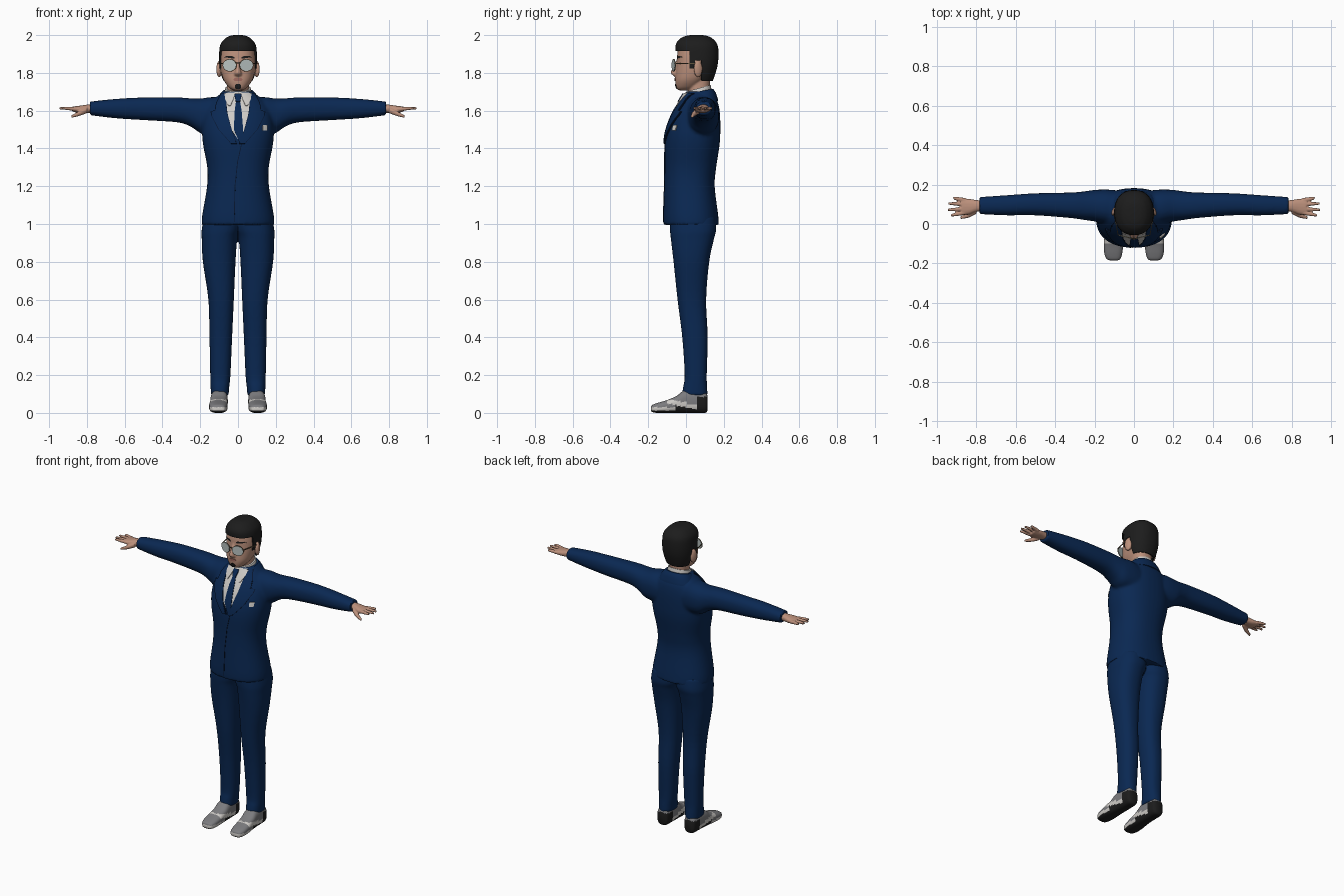
import bpy, bmesh, math
from mathutils import Matrix, Vector
from mathutils.bvhtree import BVHTree

cube = bpy.data.objects.get("Cube")
if cube:
    bpy.data.objects.remove(cube, do_unlink=True)


def material(name, *rgb):
    m = bpy.data.materials.new(name)
    m.use_nodes = True
    m.diffuse_color = (*rgb, 1)
    bsdf = m.node_tree.nodes["Principled BSDF"]
    bsdf.inputs["Base Color"].default_value = (*rgb, 1)
    bsdf.inputs["Roughness"].default_value = 0.7
    return m


NAVY = material("navy cloth", .003, .021, .085)
SEAM = material("dark navy seam", .002, .008, .03)
WHITE = material("off white", .62, .6, .57)
SKIN = material("skin", .5, .28, .2)
BLACK = material("soft black", .012, .012, .012)
LENS = material("pale lens", .48, .54, .53)
GREY = material("shoe grey", .2, .2, .21)
LIPS = material("lips", .36, .15, .12)
METAL = material("spectacle metal", .12, .09, .05)


def smooth_rings(rings, steps):
    """Catmull-Rom interpolation between cross-sections."""
    out = []
    for i in range(len(rings) - 1):
        a, b, c, d = (rings[min(max(i + k, 0), len(rings) - 1)] for k in (-1, 0, 1, 2))
        for s in range(steps):
            t = s / steps
            out.append([q + t * ((r - p) + t * (2 * p - 5 * q + 4 * r - w + t * (3 * (q - r) + w - p))) / 2
                        for p, q, r, w in zip(a, b, c, d)])
    return out + [list(rings[-1])]


def loft(bm, rings, axis="z", n=40, power=2.3, steps=5, tilt=0.0):
    """Skin rounded sections (t, u0, u1, v0, v1) along an axis and cap both ends."""
    order = {"z": (1, 2, 0), "x": (0, 1, 2), "y": (1, 0, 2)}[axis]
    loops = []
    for t, u0, u1, v0, v1 in smooth_rings(rings, steps):
        loop = []
        for k in range(n):
            c, s = math.cos(math.tau * k / n), math.sin(math.tau * k / n)
            u = (u0 + u1) / 2 + (u1 - u0) / 2 * math.copysign(abs(c) ** (2 / power), c)
            v = (v0 + v1) / 2 + (v1 - v0) / 2 * math.copysign(abs(s) ** (2 / power), s)
            p = Vector([(t, u, v)[j] for j in order])
            p.z += tilt * p.y
            loop.append(bm.verts.new(p))
        loops.append(loop)
    for a, b in zip(loops, loops[1:]):
        for k in range(n):
            bm.faces.new((a[k], a[(k + 1) % n], b[(k + 1) % n], b[k]))
    bm.faces.new(loops[0])
    bm.faces.new(loops[-1])
    bmesh.ops.recalc_face_normals(bm, faces=bm.faces)


def sym(rings):
    return [(t, -h, h, a, b) for t, h, a, b in rings]


def finish(name, bm, *mats, voxel=0, relax=4, thick=0, offset=0, angle=40):
    """Turn a bmesh into a smooth-shaded object, optionally fused or thickened."""
    me = bpy.data.meshes.new(name)
    bm.to_mesh(me)
    bm.free()
    ob = bpy.data.objects.new(name, me)
    bpy.context.collection.objects.link(ob)
    for m in mats:
        me.materials.append(m)
    if voxel:
        r = ob.modifiers.new("fuse", "REMESH")
        r.mode, r.voxel_size = "VOXEL", voxel
        s = ob.modifiers.new("relax", "SMOOTH")
        s.factor, s.iterations = .5, relax
    if thick:
        s = ob.modifiers.new("thickness", "SOLIDIFY")
        s.thickness, s.offset = thick, offset
    if ob.modifiers:
        bpy.context.view_layer.update()
        dg = bpy.context.evaluated_depsgraph_get()
        ob.data = bpy.data.meshes.new_from_object(ob.evaluated_get(dg))
        ob.modifiers.clear()
    ob.data.shade_smooth()
    ob.data.set_sharp_from_angle(angle=math.radians(angle))
    return ob


def surface(ob):
    bpy.context.view_layer.update()
    return BVHTree.FromObject(ob, bpy.context.evaluated_depsgraph_get())


def panel(name, rows, target, lift, mat, side=1, cols=6, grow=0):
    """Thin plate of rows (z, x0, x1) laid over the front of a surface."""
    bm = bmesh.new()
    lines = []
    for i in range(len(rows) - 1):
        for s in range(5 if i == len(rows) - 2 else 4):
            z, x0, x1 = (a + (b - a) * s / 4 for a, b in zip(rows[i], rows[i + 1]))
            line = []
            for k in range(cols + 1):
                x = side * (x0 - grow + (x1 - x0 + 2 * grow) * k / cols)
                hit = target.ray_cast(Vector((x, -1, z)), Vector((0, 1, 0)))[0]
                hit = hit or target.find_nearest(Vector((x, 0, z)))[0]
                line.append(bm.verts.new((x, hit.y - lift, z)))
            lines.append(line)
    for a, b in zip(lines, lines[1:]):
        for k in range(cols):
            bm.faces.new((a[k], a[k + 1], b[k + 1], b[k]))
    bmesh.ops.recalc_face_normals(bm, faces=bm.faces)
    return finish(name, bm, mat, thick=.007)


SIDES = ((1, "left"), (-1, "right"))

# Jacket: torso and sleeves fused together
bm = bmesh.new()
loft(bm, sym([(.995, .193, -.118, .175), (1.05, .189, -.12, .17), (1.2, .164, -.115, .152),
              (1.3, .163, -.113, .16), (1.42, .185, -.112, .178), (1.5, .19, -.1, .182),
              (1.58, .18, -.07, .18), (1.64, .15, -.035, .17), (1.68, .105, -.01, .15),
              (1.705, .07, .005, .135)]))
for s, _ in SIDES:
    loft(bm, [(s * x, *r) for x, *r in (
        (.08, .0, .17, 1.46, 1.665), (.14, .0, .175, 1.47, 1.672), (.2, .013, .173, 1.482, 1.664),
        (.25, .02, .166, 1.515, 1.665), (.32, .03, .16, 1.538, 1.67), (.5, .044, .156, 1.55, 1.67),
        (.65, .044, .146, 1.56, 1.662), (.785, .05, .137, 1.576, 1.648))], axis="x")
jacket = finish("jacket", bm, NAVY, voxel=.009, relax=5)
chest = surface(jacket)

# Trousers: two legs meeting under the jacket
bm = bmesh.new()
for s, _ in SIDES:
    loft(bm, [(z, s * a, s * b, c, d) for z, a, b, c, d in (
        (.09, .05, .143, -.022, .114), (.14, .046, .145, -.015, .112), (.2, .04, .147, -.007, .11),
        (.4, .031, .151, -.02, .115), (.6, .022, .157, -.045, .107), (.8, .013, .186, -.066, .123),
        (.92, .004, .192, -.08, .148), (.97, -.012, .192, -.085, .16), (1.04, -.02, .18, -.085, .155))])
finish("trousers", bm, NAVY, voxel=.008, relax=4)

# Shoes, with the upper, side flash and sole coloured by position
for s, side in SIDES:
    bm = bmesh.new()
    loft(bm, [(y, s * a, s * b, c, d) for y, a, b, c, d in (
        (-.185, .085, .12, .012, .03), (-.178, .07, .138, .004, .042), (-.15, .06, .15, 0, .053),
        (-.1, .055, .153, 0, .068), (-.05, .055, .148, 0, .09), (-.01, .054, .146, 0, .118),
        (.05, .055, .143, 0, .122), (.1, .06, .138, 0, .112), (.114, .072, .126, .012, .09))],
         axis="y", power=2.8, steps=7)
    for f in bm.faces:
        c = f.calc_center_median()
        flash = .052 - .2 * (c.y + .05)
        if c.z < .012 or (c.y > -.06 and c.z < flash - .012) or (c.y > .06 and c.z < .085):
            f.material_index = 1
        elif (c.y < -.06 and c.z < .03) or (c.y > -.1 and abs(c.z - flash) < .012):
            f.material_index = 2
    finish(side + "_shoe", bm, GREY, BLACK, WHITE)

# Hands: palm, four fingers and a thumb
for s, side in SIDES:
    bm = bmesh.new()

    def limb(rings):
        loft(bm, [(s * x, y - w, y + w, z - h, z + h) for x, y, z, w, h in rings], axis="x", n=16, steps=4)

    limb([(.76, .092, 1.612, .026, .022), (.8, .092, 1.61, .03, .022),
          (.84, .088, 1.607, .04, .019), (.875, .088, 1.608, .04, .014)])
    for y, spread, tip in ((.121, .012, .918), (.1, .004, .942), (.078, -.006, .945), (.058, -.014, .93)):
        limb([(.855, y, 1.608, .011, .011), (.9, y + spread * .6, 1.612, .0095, .009),
              (tip, y + spread, 1.613, .006, .006)])
    limb([(.8, .068, 1.603, .016, .016), (.84, .045, 1.585, .013, .013), (.882, .032, 1.569, .007, .007)])
    finish(side + "_hand", bm, SKIN, voxel=.004, relax=2)

# Head: skull, neck, nose and ears fused together
bm = bmesh.new()
loft(bm, sym([(1.708, .026, -.042, .03), (1.725, .05, -.052, .06), (1.76, .075, -.057, .1),
              (1.8, .088, -.055, .14), (1.85, .094, -.049, .155), (1.9, .092, -.046, .16),
              (1.95, .08, -.034, .14), (1.98, .05, 0, .11)]))
loft(bm, sym([(1.64, .062, .01, .13), (1.7, .058, .012, .125), (1.79, .058, .02, .13)]))
loft(bm, sym([(1.778, .012, -.058, -.02), (1.79, .021, -.073, -.02), (1.802, .018, -.081, -.02),
              (1.835, .011, -.067, -.02), (1.87, .008, -.05, -.02)]), n=20)
for s, _ in SIDES:
    bmesh.ops.create_uvsphere(bm, u_segments=20, v_segments=12, radius=1,
                              matrix=Matrix.Translation((s * .1, .064, 1.82)) @ Matrix.Rotation(s * .35, 4, "Z")
                              @ Matrix.Diagonal((.013, .024, .044, 1)))
head = finish("head", bm, SKIN, voxel=.005, relax=2)
face = surface(head)

# Hair: a shell trimmed along the hairline, round the ears and at the nape
bm = bmesh.new()
loft(bm, sym([(1.735, .064, .0, .132), (1.78, .088, -.04, .15), (1.84, .099, -.05, .167),
              (1.9, .1, -.054, .172), (1.95, .093, -.054, .166), (1.982, .068, -.03, .14),
              (1.996, .042, .0, .11), (2.0, .02, .025, .085)]), n=80, steps=7)


def is_hair(p):
    return (p.z > 1.918 or (p.y > .015 and p.z > 1.862) or (.018 < p.y < .045 and p.z > 1.82)
            or (p.y > .084 and p.z > 1.757))


bare = [f for f in bm.faces if not is_hair(f.calc_center_median())]
bmesh.ops.delete(bm, geom=bare, context="FACES")
finish("hair", bm, BLACK, thick=.012, offset=-1)

# Face details
panel("mouth", [(1.772, -.018, .018), (1.765, -.025, .025), (1.757, -.016, .016)], face, 0, LIPS)
panel("chin_beard", [(1.742, -.008, .008), (1.732, -.017, .017), (1.716, -.012, .012)], face, 0, BLACK)
for s, side in SIDES:
    panel(side + "_eyebrow", [(1.888, .03, .06), (1.883, .018, .072), (1.877, .018, .03)], face, -.001, BLACK, s)

# Spectacles
frame = bmesh.new()
for s, side in SIDES:
    at = (Matrix.Translation((s * .044, -.065, 1.84)) @ Matrix.Rotation(s * .25, 4, "Z")
          @ Matrix.Rotation(math.pi / 2, 4, "X"))
    bm = bmesh.new()
    bmesh.ops.create_cone(bm, cap_ends=True, segments=32, radius1=1, radius2=1, depth=.006,
                          matrix=at @ Matrix.Diagonal((.035, .03, 1, 1)))
    finish(side + "_lens", bm, LENS)
    bmesh.ops.create_cone(frame, cap_ends=True, segments=32, radius1=1, radius2=1, depth=.003,
                          matrix=at @ Matrix.Diagonal((.038, .033, 1, 1)))
    bmesh.ops.create_cube(frame, size=1, matrix=Matrix.Translation((s * .092, .002, 1.85))
                          @ Matrix.Rotation(-s * .2, 4, "Z") @ Matrix.Diagonal((.004, .12, .005, 1)))
bmesh.ops.create_cube(frame, size=1, matrix=Matrix.Translation((0, -.073, 1.852))
                      @ Matrix.Diagonal((.022, .004, .005, 1)))
finish("spectacle_frame", frame, METAL)

# Shirt front, collar and tie
panel("shirt_front", [(1.695, -.062, .062), (1.6, -.06, .06), (1.5, -.036, .04), (1.43, .012, .022)],
      chest, .002, WHITE, cols=12)
bm = bmesh.new()
loft(bm, sym([(1.63, .078, -.018, .142), (1.68, .072, -.004, .134), (1.7, .067, .002, .13)]), tilt=.28)
finish("shirt_collar", bm, WHITE)
panel("tie", [(1.672, -.017, .017), (1.645, -.011, .011), (1.6, -.017, .019),
              (1.5, -.022, .027), (1.43, .008, .024)], chest, .006, NAVY)
panel("tie_knot", [(1.69, -.015, .015), (1.68, -.018, .018), (1.648, -.011, .011)], chest, .012, NAVY)
for s, side in SIDES:
    panel(side + "_collar_wing", [(1.69, .016, .07), (1.66, .024, .068), (1.625, .04, .05)], chest, .008, WHITE, s)

# Jacket collar and lapels, each with a dark edge beneath
bm = bmesh.new()
loft(bm, sym([(1.62, .125, -.02, .168), (1.66, .1, -.005, .156), (1.685, .08, .008, .142)]), tilt=.2)
front = [f for f in bm.faces if f.calc_center_median().y < .035]
bmesh.ops.delete(bm, geom=front, context="FACES")
finish("jacket_collar", bm, NAVY, thick=.006)
LAPEL = [(1.69, .062, .085), (1.64, .064, .112), (1.6, .06, .118), (1.595, .059, .14),
         (1.575, .056, .138), (1.5, .036, .1), (1.425, .008, .034)]
for s, side in SIDES:
    panel(side + "_lapel_edge", LAPEL, chest, .003, SEAM, s, grow=.003)
    panel(side + "_lapel", LAPEL, chest, .006, NAVY, s)
panel("front_opening", [(1.43, .018, .022), (1.33, -.004, 0), (1.2, -.018, -.014), (1.01, -.022, -.018)],
      chest, -.001, SEAM, cols=1)
panel("pocket_square", [(1.522, .13, .155), (1.495, .131, .153)], chest, .003, WHITE)
